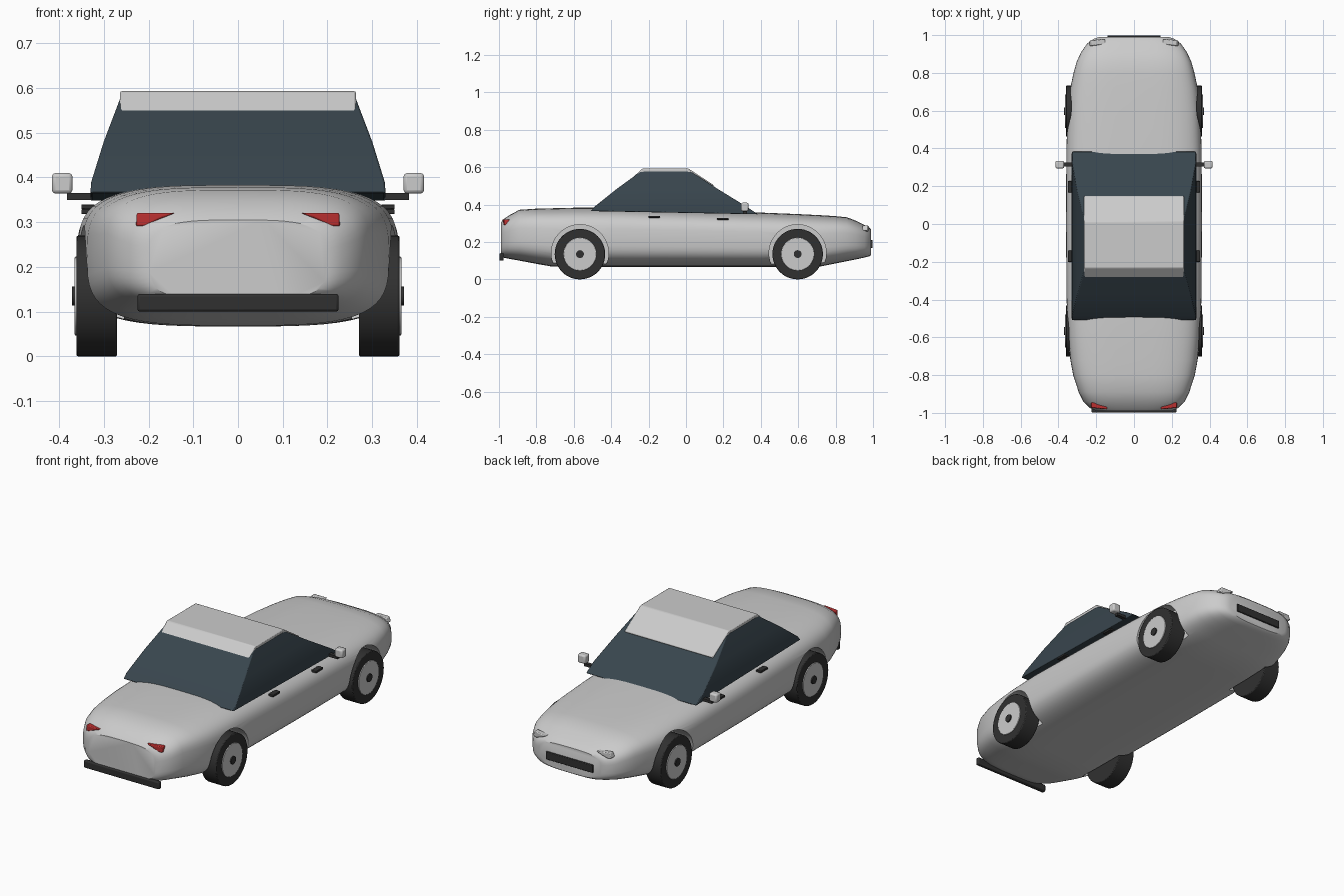
import bpy, bmesh, math
from mathutils import Vector

if "Cube" in bpy.data.objects:
    bpy.data.objects.remove(bpy.data.objects["Cube"])


def material(name, rgb):
    m = bpy.data.materials.new(name)
    m.diffuse_color = (*rgb, 1)
    m.use_nodes = True
    m.node_tree.nodes["Principled BSDF"].inputs["Base Color"].default_value = m.diffuse_color
    return m


DARK = material("dark_rubber", (0.03, 0.03, 0.03))
GLASS = material("tinted_glass", (0.04, 0.06, 0.075))
RED = material("red_lens", (0.5, 0.03, 0.03))


def finish(name, bm, mat=None, bevel=0.0, angle=35):
    bmesh.ops.recalc_face_normals(bm, faces=bm.faces)
    me = bpy.data.meshes.new(name)
    bm.to_mesh(me)
    bm.free()
    ob = bpy.data.objects.new(name, me)
    bpy.context.collection.objects.link(ob)
    if mat:
        me.materials.append(mat)
    if bevel:
        b = ob.modifiers.new("bevel", 'BEVEL')
        b.width, b.segments = bevel, 2
    smooth(ob, angle)
    return ob


def smooth(ob, angle):
    bpy.ops.object.select_all(action='DESELECT')
    ob.select_set(True)
    bpy.context.view_layer.objects.active = ob
    bpy.ops.object.shade_smooth_by_angle(angle=math.radians(angle))


def loft(name, rings, **kw):
    bm = bmesh.new()
    vs = [[bm.verts.new(p) for p in r] for r in rings]
    n = len(vs[0])
    for a, b in zip(vs, vs[1:]):
        for i in range(n):
            j = (i + 1) % n
            bm.faces.new((a[i], a[j], b[j], b[i]))
    bm.faces.new(vs[0])
    bm.faces.new(vs[-1])
    return finish(name, bm, **kw)


def box(name, lo, hi, **kw):
    (a, b, c), (d, e, f) = lo, hi
    return loft(name, [[(a, b, z), (d, b, z), (d, e, z), (a, e, z)] for z in (c, f)], **kw)


def disc(name, x0, x1, y, z, r, seg=48, **kw):
    ring = [(y + r * math.cos(2 * math.pi * i / seg), z + r * math.sin(2 * math.pi * i / seg))
            for i in range(seg)]
    return loft(name, [[(x, p, q) for p, q in ring] for x in (x0, x1)], **kw)


# Body shell: rounded-rectangle sections along the length (y, half width, bottom, top)
stations = [(-0.99, 0.20, 0.125, 0.305), (-0.975, 0.232, 0.116, 0.322), (-0.94, 0.268, 0.109, 0.346),
            (-0.89, 0.293, 0.10, 0.372), (-0.80, 0.322, 0.083, 0.378), (-0.72, 0.337, 0.069, 0.38),
            (-0.60, 0.348, 0.067, 0.383), (-0.40, 0.357, 0.067, 0.383), (0.0, 0.36, 0.067, 0.37),
            (0.40, 0.358, 0.067, 0.357), (0.60, 0.35, 0.067, 0.349), (0.72, 0.337, 0.069, 0.343),
            (0.80, 0.32, 0.085, 0.338), (0.86, 0.303, 0.097, 0.332), (0.91, 0.28, 0.107, 0.313),
            (0.955, 0.248, 0.117, 0.29), (0.98, 0.215, 0.123, 0.276), (0.99, 0.185, 0.13, 0.266)]


def section(y, w, lo, hi, n=3.5, seg=56):
    pts = []
    for i in range(seg):
        t = 2 * math.pi * i / seg
        c, s = math.cos(t), math.sin(t)
        pts.append((w * math.copysign(abs(c) ** (2 / n), c), y,
                    (lo + hi) / 2 + (hi - lo) / 2 * math.copysign(abs(s) ** (2 / n), s)))
    return pts


body = loft("body_shell", [section(*s) for s in stations])

# Wheel arches cut from the body
AXLES = {"rear": -0.567, "front": 0.597}
for y in AXLES.values():
    for s in (-1, 1):
        cutter = disc("arch_cutter", s * 0.255, s * 0.5, y, 0.14, 0.153)
        cutter.hide_render = True
        m = body.modifiers.new("arch", 'BOOLEAN')
        m.operation, m.solver, m.object = 'DIFFERENCE', 'EXACT', cutter
        bpy.context.view_layer.objects.active = body
        bpy.ops.object.modifier_move_to_index(modifier=m.name, index=0)
        bpy.ops.object.modifier_apply(modifier=m.name)
        bpy.data.objects.remove(cutter)
smooth(body, 35)

# Glass cabin
cabin = [(0.330, -0.51, 0.385, 0.365, 0.348), (0.328, -0.487, 0.325, 0.39, 0.388),
         (0.30, -0.375, 0.175, 0.48, 0.48), (0.262, -0.238, 0.02, 0.58, 0.58)]
loft("glass_cabin", [[(-x, a, za), (x, a, za), (x, b, zb), (-x, b, zb)]
                     for x, a, b, za, zb in cabin], mat=GLASS, bevel=0.004, angle=25)

# Roof panel folded over the cabin
roof = [(-0.352, 0.484), (-0.232, 0.593), (0.012, 0.593), (0.15, 0.503),
        (0.14, 0.487), (0.005, 0.573), (-0.222, 0.573), (-0.342, 0.47)]
loft("roof_panel", [[(x, y, z) for y, z in roof] for x in (-0.264, 0.264)], bevel=0.005, angle=25)

# Wheels
for end, y in AXLES.items():
    for s, side in ((-1, "left"), (1, "right")):
        tag = f"{end}_{side}"
        disc(tag + "_tyre", s * 0.27, s * 0.361, y, 0.135, 0.135, mat=DARK, bevel=0.004)
        disc(tag + "_rim", s * 0.30, s * 0.365, y, 0.135, 0.088, bevel=0.002)
        disc(tag + "_hub", s * 0.34, s * 0.371, y, 0.135, 0.021, seg=24, mat=DARK)

# Mirrors, door handles and lamps on both sides
tail = [(0.14, 0.321), (0.226, 0.321), (0.228, 0.291), (0.207, 0.291), (0.17, 0.309)]
head = [(0.15, 0.283), (0.225, 0.288), (0.236, 0.262), (0.215, 0.256), (0.18, 0.268)]
for s, side in ((-1, "left"), (1, "right")):
    box(side + "_mirror_arm", (s * 0.30, 0.305, 0.35), (s * 0.382, 0.325, 0.365), mat=DARK)
    box(side + "_mirror", (s * 0.37, 0.294, 0.364), (s * 0.416, 0.334, 0.41), bevel=0.008)
    for i, (y, z) in enumerate(((-0.17, 0.335), (0.197, 0.324))):
        box(f"{side}_door_handle_{i}", (s * 0.32, y - 0.03, z - 0.006), (s * 0.35, y + 0.03, z + 0.005),
            mat=DARK, bevel=0.002)
    for name, shape, d, mat in (("tail_lamp", tail, -1, RED), ("head_lamp", head, 1, None)):
        loft(f"{side}_{name}", [[(s * x, d * (0.983 - k - 0.12 * max(0, x - 0.14)), z) for x, z in shape]
                                for k in (0.0, 0.03)], mat=mat, bevel=0.004)

# Rear bumper strip and front grille
box("rear_bumper", (-0.225, -0.998, 0.10), (0.225, -0.975, 0.14), mat=DARK, bevel=0.006)
box("front_grille", (-0.14, 0.97, 0.168), (0.14, 0.998, 0.21), mat=DARK, bevel=0.003)
